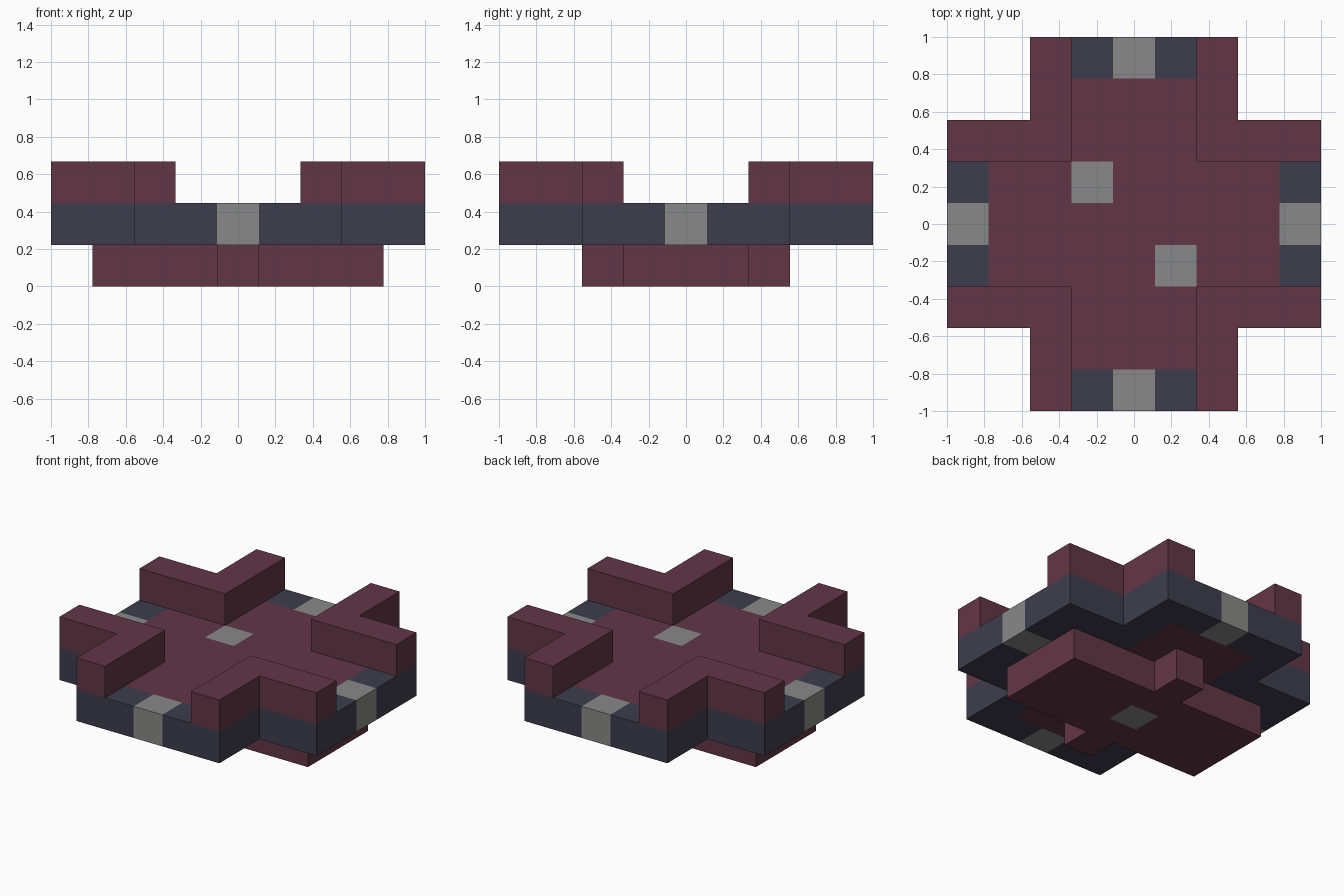
import bpy
import bmesh
from mathutils import Vector

if "Cube" in bpy.data.objects:
    bpy.data.objects.remove(bpy.data.objects["Cube"], do_unlink=True)

U = 2 / 9  # edge of one building block


def make_material(name, rgb):
    mat = bpy.data.materials.new(name)
    mat.use_nodes = True
    color = (*rgb, 1)
    mat.diffuse_color = color
    mat.node_tree.nodes["Principled BSDF"].inputs["Base Color"].default_value = color
    return mat


MATERIALS = [
    make_material("maroon", (0.122, 0.037, 0.061)),
    make_material("slate", (0.048, 0.048, 0.073)),
    make_material("grey", (0.25, 0.25, 0.246)),
]
MAROON, SLATE, GREY = range(3)


def block_layer(name, level, inside, colour):
    """One layer of blocks: a flat plan of cells extruded up by one block."""
    bm = bmesh.new()
    for i in range(-4, 5):
        for j in range(-4, 5):
            if inside(i, j):
                corners = [(-.5, -.5), (.5, -.5), (.5, .5), (-.5, .5)]
                bm.faces.new([bm.verts.new(((i + a) * U, (j + b) * U, level * U))
                              for a, b in corners])
    bmesh.ops.remove_doubles(bm, verts=bm.verts, dist=0.001)
    plan = bm.faces[:]
    top = bmesh.ops.extrude_face_region(bm, geom=plan, use_keep_orig=True)["geom"]
    bmesh.ops.translate(bm, vec=(0, 0, U),
                        verts=[g for g in top if isinstance(g, bmesh.types.BMVert)])
    bmesh.ops.recalc_face_normals(bm, faces=bm.faces)

    # Colour each face by the block it belongs to
    for face in bm.faces:
        cell = (face.calc_center_median() - face.normal * U / 2) / U
        face.material_index = colour(round(cell.x), round(cell.y))

    mesh = bpy.data.meshes.new(name)
    bm.to_mesh(mesh)
    bm.free()
    for mat in MATERIALS:
        mesh.materials.append(mat)
    obj = bpy.data.objects.new(name, mesh)
    bpy.context.collection.objects.link(obj)


# Base: a wide bar with a tab front and back, grey block in its centre
block_layer("base", 0,
            lambda i, j: (abs(i) <= 3 and abs(j) <= 1) or (i == 0 and abs(j) == 2),
            lambda i, j: GREY if (i, j) == (0, 0) else MAROON)


# Deck: broad cross with a slate rim, grey blocks at the arm ends and two in the floor
def deck_colour(i, j):
    low, high = sorted((abs(i), abs(j)))
    if (low, high) == (0, 4) or (i, j) in {(-1, 1), (1, -1)}:
        return GREY
    return MAROON if low <= 1 and high <= 3 else SLATE


block_layer("deck", 1, lambda i, j: min(abs(i), abs(j)) <= 2, deck_colour)

# Corner walls: an L of blocks in each inner corner of the cross
for side, sx in (("left", 1), ("right", -1)):
    for end, sy in (("front", -1), ("back", 1)):
        block_layer(f"{end}_{side}_wall", 2,
                    lambda i, j: min(i * sx, j * sy) == 2,
                    lambda i, j: MAROON)
